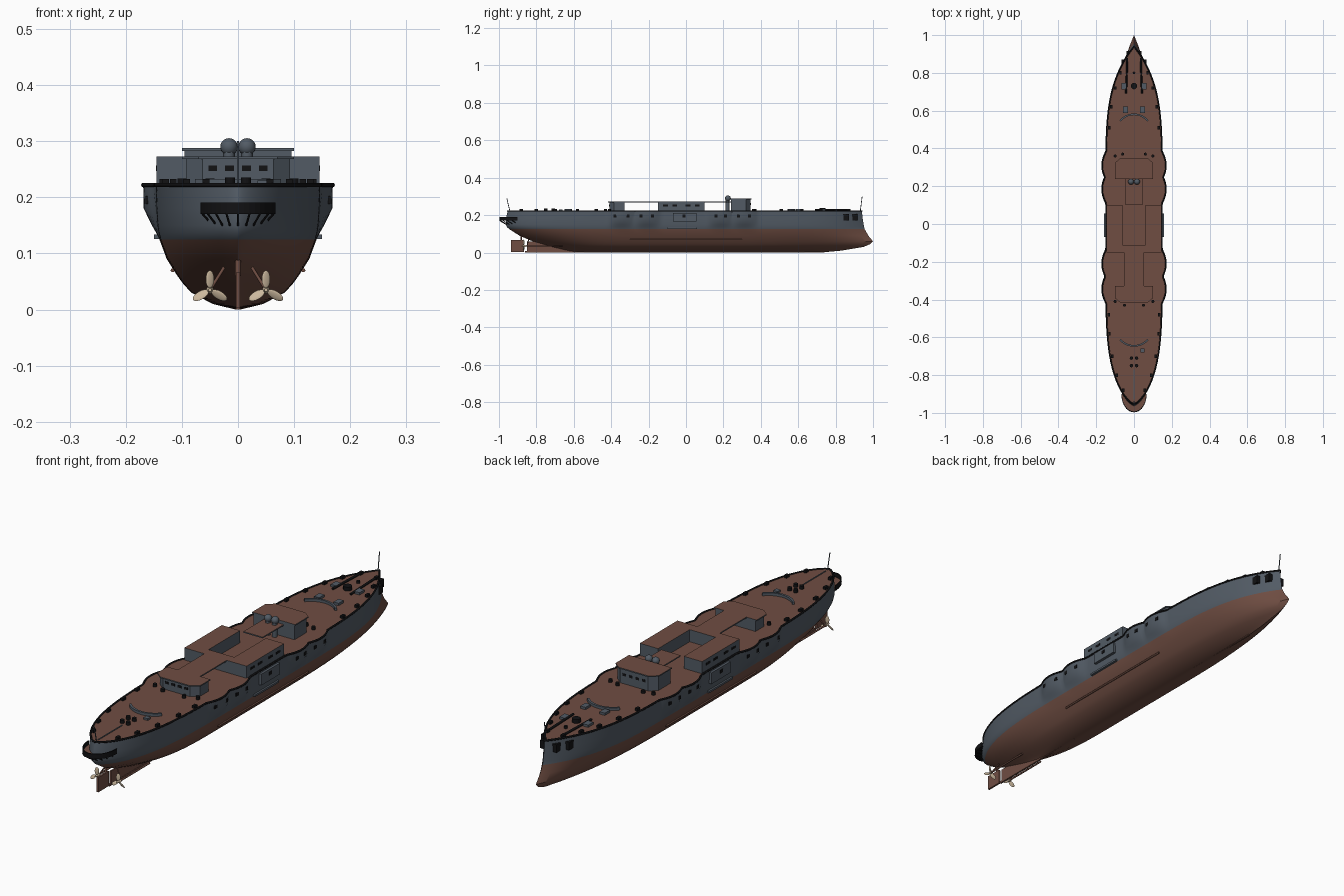
import bpy, bmesh, math
from mathutils import Vector, Matrix

if "Cube" in bpy.data.objects:
    bpy.data.objects.remove(bpy.data.objects["Cube"])


def material(name, rgb):
    m = bpy.data.materials.new(name)
    m.use_nodes = True
    m.diffuse_color = (*rgb, 1)
    m.node_tree.nodes["Principled BSDF"].inputs["Base Color"].default_value = (*rgb, 1)
    return m


GREY = material("slate grey", (0.085, 0.105, 0.13))
BROWN = material("red brown", (0.16, 0.075, 0.055))
BLACK = material("black", (0.006, 0.006, 0.007))
TAN = material("pale bronze", (0.6, 0.48, 0.34))
DECK_Z = 0.222


def finish(bm, name, mats, smooth=False):
    me = bpy.data.meshes.new(name)
    bmesh.ops.recalc_face_normals(bm, faces=bm.faces)
    bm.to_mesh(me)
    bm.free()
    for m in mats:
        me.materials.append(m)
    ob = bpy.data.objects.new(name, me)
    bpy.context.collection.objects.link(ob)
    if smooth:
        bpy.ops.object.select_all(action="DESELECT")
        ob.select_set(True)
        bpy.context.view_layer.objects.active = ob
        bpy.ops.object.shade_smooth_by_angle(angle=math.radians(35))
    return ob


def prism(name, outline, z0, z1, side=GREY, top=None):
    """Upright extrusion of an outline; the top may have its own colour."""
    bm = bmesh.new()
    low = [bm.verts.new((x, y, z0)) for x, y in outline]
    high = [bm.verts.new((x, y, z1)) for x, y in outline]
    n = len(outline)
    bm.faces.new(low)
    bm.faces.new(high).material_index = 1
    for i in range(n):
        bm.faces.new((low[i], low[(i + 1) % n], high[(i + 1) % n], high[i]))
    return finish(bm, name, [side, top or side])


def box(name, x0, x1, y0, y1, z0, z1, side=GREY, top=None):
    return prism(name, [(x0, y0), (x1, y0), (x1, y1), (x0, y1)], z0, z1, side, top)


def tube(name, points, radius, mat, closed=False):
    cu = bpy.data.curves.new(name, "CURVE")
    cu.dimensions = "3D"
    cu.bevel_depth, cu.bevel_resolution, cu.use_fill_caps = radius, 1, True
    sp = cu.splines.new("POLY")
    sp.points.add(len(points) - 1)
    for p, q in zip(sp.points, points):
        p.co = (*q, 1)
    sp.use_cyclic_u = closed
    cu.materials.append(mat)
    ob = bpy.data.objects.new(name, cu)
    bpy.context.collection.objects.link(ob)
    return ob


def drum(name, x, y, z, r, h, mat):
    ring = [(x + r * math.cos(a * math.pi / 6), y + r * math.sin(a * math.pi / 6)) for a in range(12)]
    return prism(name, ring, z, z + h, mat)


# Hull waterlines: height, stern end, bow end, half breadth
LEVELS = [(0, -.60, .72, .004), (.01, -.64, .83, .045), (.03, -.72, .95, .083),
          (.045, -.77, .985, .097), (.06, -.82, 1, .108), (.09, -.89, .975, .127),
          (.125, -.945, .955, .14), (.137, -.958, .952, .143), (.15, -.963, .95, .145),
          (.18, -.963, .945, .147), (DECK_Z, -.953, .94, .148)]
LOBES = (.31, .185, -.21, -.345)


def half_width(y, level):
    z, stern, bow, beam = level
    k = min(z / .125, 1)
    if y > .2:
        w = 1 - ((y - .2) / (bow - .2)) ** (2.5 + 1.5 * k)
    elif y < -.2:
        w = max(0, 1 - ((y + .2) / (stern + .2)) ** 4) ** (1.3 - .6 * k)
    else:
        w = 1
    bulge = max(max(0, 1 - ((y - c) / .075) ** 2) for c in LOBES)
    return max(beam * w, 0) + .021 * bulge * min(max((z - .13) / .05, 0), 1)


COLS = 220


def waterline(level):
    us = [math.sin(math.pi * (i / COLS - .5)) for i in range(COLS + 1)]
    ys = [(level[1] + level[2]) / 2 + u * (level[2] - level[1]) / 2 for u in us]
    return [(half_width(y, level), y, level[0]) for y in ys]


def side_x(y, z):
    """Half breadth of the hull at any point of the side."""
    for a, b in zip(LEVELS, LEVELS[1:]):
        if a[0] <= z <= b[0]:
            t = (z - a[0]) / (b[0] - a[0])
            return half_width(y, [p + (q - p) * t for p, q in zip(a, b)])


bm = bmesh.new()
rows = []
for lv in LEVELS:
    line = waterline(lv)
    rows.append([[bm.verts.new((s * x, y, z)) for x, y, z in line] for s in (1, -1)])
for j in range(len(rows) - 1):
    for s in (0, 1):
        a, b = rows[j][s], rows[j + 1][s]
        for i in range(COLS):
            bm.faces.new((a[i], a[i + 1], b[i + 1], b[i])).material_index = int(LEVELS[j][0] < .125)
for p, q in (rows[0], rows[-1]):
    for i in range(COLS):
        bm.faces.new((p[i], p[i + 1], q[i + 1], q[i])).material_index = 1
bmesh.ops.remove_doubles(bm, verts=bm.verts, dist=.0002)
finish(bm, "hull", [GREY, BROWN], True)

# Deck edge rail
edge = waterline(LEVELS[-1])
tube("deck_edge", edge + [(-x, y, z) for x, y, z in edge[-2:0:-1]], .004, BLACK, True)

# Keel, sternpost, rudder and shafts
box("keel_bar", -.004, .004, -.86, .74, 0, .008, BROWN)
box("deadwood", -.003, .003, -.85, -.58, 0, .06, BROWN)
box("rudder", -.004, .004, -.935, -.865, .004, .066, BROWN)
tube("rudder_stock", [(0, -.88, .06), (0, -.88, .11)], .005, BROWN)


def propeller(name, cx):
    bm = bmesh.new()
    bmesh.ops.create_cone(bm, segments=12, radius1=.007, radius2=.003, depth=.022, cap_ends=True,
                          matrix=Matrix.Rotation(math.pi / 2, 4, "X"))
    for k in range(3):
        m = (Matrix.Rotation(k * math.tau / 3, 4, "Y") @ Matrix.Translation((0, 0, .019))
             @ Matrix.Rotation(.5, 4, "Z") @ Matrix.Diagonal((.0085, .002, .016, 1)))
        bmesh.ops.create_uvsphere(bm, u_segments=12, v_segments=8, radius=1, matrix=m)
    finish(bm, name, [TAN], True).location = (cx, -.868, .035)


for s, side in ((1, "left"), (-1, "right")):
    propeller("propeller_" + side, s * .05)
    tube("shaft_" + side, [(s * .05, -.87, .035), (s * .05, -.66, .035)], .004, BROWN)
    tube("shaft_bracket_" + side, [(s * .05, -.85, .035), (s * .025, -.84, .075)], .003, BROWN)
    # Bilge keel and side ledges
    tube("bilge_keel_" + side, [(s * (side_x(y, .07) + .002), y, .07) for y in (-.3, 0, .3)], .004, BROWN)
    box("side_casing_" + side, s * .12, s * .158, -.07, .055, .165, .212)
    box("waterline_ledge_" + side, s * .12, s * .15, -.1, .06, .126, .134)
    # Gun ports in the sponsons and side casing
    for y in (-.38, -.31, -.24, -.18, -.01, .16, .21, .28, .34):
        x = side_x(y, .195) if abs(y) > .1 else .158
        box("gun_port_" + side, s * (x - .004), s * (x + .0015), y - .008, y + .008, .188, .202, BLACK)
    # Anchors
    for y in (.855, .9):
        x = side_x(y, .19)
        box("anchor_" + side, s * (x - .012), s * (x + .007), y - .016, y + .016, .172, .206, BLACK)
    # Midship side houses and their windows
    box("side_house_" + side, s * .06, s * .145, -.15, .1, DECK_Z, .273, GREY, BROWN)
    for y in (-.11, -.06, .01, .06):
        box("house_window_" + side, s * .14, s * .146, y - .013, y + .013, .247, .257, BLACK)
    # Forecastle chains, fairleads and bollards
    tube("anchor_chain_" + side, [(s * .042, .69, .228), (s * .036, .86, .228)], .005, BLACK)
    for y in (.62, .72, .8, .87, .51, -.48, -.58, -.7, -.8, -.88):
        x = side_x(y, DECK_Z) - .012
        box("bollard_" + side, s * (x - .006), s * (x + .006), y - .009, y + .009, DECK_Z, .233, BLACK)
    for x, y in ((.1, .36), (.06, .37), (.1, -.41), (.05, -.43)):
        drum("deck_fitting_" + side, s * x, y, DECK_Z, .008, .012, BLACK)
    for x, y in ((.045, .605), (.055, .73)):
        box("hatch_" + side, s * (x - .012), s * (x + .012), y - .017, y + .017, DECK_Z, .232)
    # Cowl ventilators
    tube("cowl_stem_" + side, [(s * .016, .222, DECK_Z), (s * .016, .222, .29)], .011, GREY)
    bm = bmesh.new()
    bmesh.ops.create_uvsphere(bm, u_segments=16, v_segments=10, radius=.0155)
    finish(bm, "cowl_head_" + side, [GREY], True).location = (s * .016, .224, .29)

# Central houses and walkways
box("cross_house", -.06, .06, -.15, -.11, DECK_Z, .273, GREY, BROWN)
box("aft_walkway", -.052, .052, -.33, -.15, .268, .273, GREY, BROWN)
box("fore_walkway", -.045, .045, .1, .24, .268, .273, GREY, BROWN)


def house(name, w, y_flat, y_cham, z0, z1):
    c = .025 if y_cham > y_flat else -.025
    prism(name, [(-w, y_flat), (w, y_flat), (w, y_cham - c), (w - .03, y_cham),
                 (-w + .03, y_cham), (-w, y_cham - c)], z0, z1, GREY, BROWN)


house("fore_house", .095, .24, .345, DECK_Z, .283)
house("fore_house_roof", .1, .237, .35, .283, .288)
house("aft_house", .093, -.33, -.41, DECK_Z, .268)
house("aft_house_roof", .1, -.327, -.418, .268, .273)
for x in (-.045, -.015, .015, .045):
    box("aft_window", x - .008, x + .008, -.4115, -.405, .247, .257, BLACK)
    box("fore_window", x - .008, x + .008, .34, .3465, .255, .265, BLACK)

# Curved breakwaters
for name, cy, start in (("fore_breakwater", .485, 40), ("aft_breakwater", -.55, 220)):
    arc = [math.radians(start + 10 * i) for i in range(11)]
    ring = [(r * math.cos(a), cy + r * math.sin(a)) for r, seq in ((.1, arc), (.091, arc[::-1])) for a in seq]
    prism(name, ring, DECK_Z, .233)

# Capstans, hatches and centre line
drum("fore_capstan", 0, .73, DECK_Z, .017, .016, BLACK)
drum("fore_winch", 0, .8, DECK_Z, .007, .01, BLACK)
for x in (-.014, .014):
    for y in (-.71, -.75):
        drum("aft_capstan", x, y, DECK_Z, .009, .013, BLACK)
box("aft_hatch", .035, .055, -.68, -.66, DECK_Z, .23)
box("aft_centre_strip", -.002, .002, -.93, -.77, DECK_Z, .2245)

# Flag staffs
tube("bow_staff", [(0, .932, DECK_Z), (0, .942, .3)], .0022, GREY)
tube("stern_staff", [(0, -.942, DECK_Z), (0, -.958, .29)], .0022, GREY)

# Stern gallery with railing band and brackets
arc = [math.pi * (1 + i / 20) for i in range(21)]
outer = [(.067 * math.cos(a), -.9 + .097 * math.sin(a)) for a in arc]
prism("gallery_floor", outer, .17, .174, BLACK, BROWN)
inner = [(x * .95, -.9 + (y + .9) * .95) for x, y in outer[::-1]]
prism("gallery_rail", outer + inner, .172, .191, BLACK)
for x, y in outer[2:-1:2]:
    tube("gallery_bracket", [(x, y, .171), (x * .7, y + .035, .15)], .002, BLACK)
